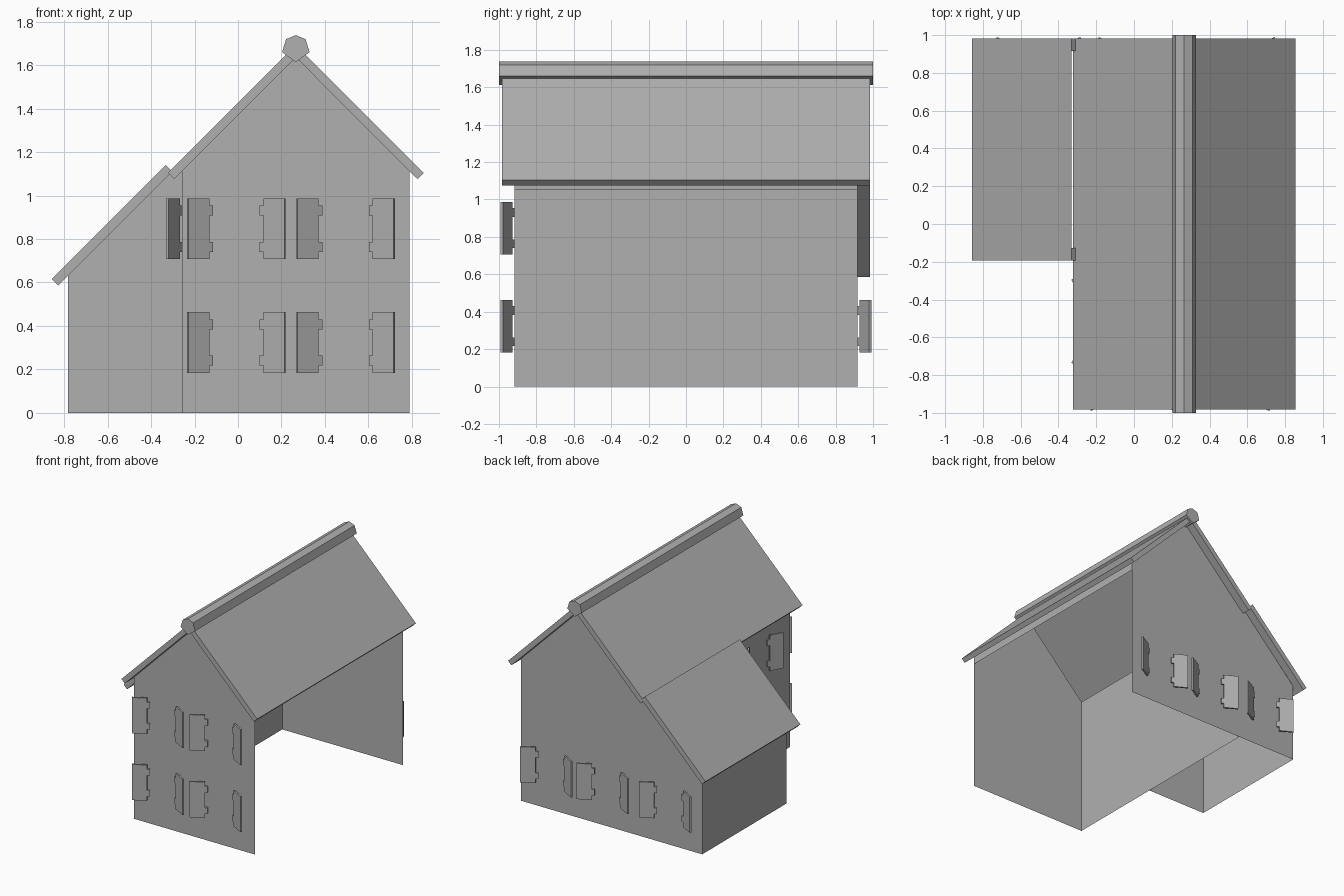
import bpy, bmesh, math
from mathutils import Vector as V

if "Cube" in bpy.data.objects:
    bpy.data.objects.remove(bpy.data.objects["Cube"])

# plain mid grey for every part
GREY = bpy.data.materials.new("mid_grey")
GREY.diffuse_color = (0.435, 0.435, 0.435, 1)
GREY.use_nodes = True
GREY.node_tree.nodes["Principled BSDF"].inputs["Base Color"].default_value = GREY.diffuse_color


def make(name, faces, solid=False):
    """Mesh from loops of points; shared corners are welded."""
    bm = bmesh.new()
    for f in faces:
        bm.faces.new([bm.verts.new(p) for p in f])
    bmesh.ops.remove_doubles(bm, verts=bm.verts, dist=1e-5)
    if solid:
        bmesh.ops.recalc_face_normals(bm, faces=bm.faces)
    me = bpy.data.meshes.new(name)
    bm.to_mesh(me)
    bm.free()
    me.materials.append(GREY)
    ob = bpy.data.objects.new(name, me)
    bpy.context.collection.objects.link(ob)
    return ob


def prism(name, loop, vec):
    """Closed solid: a planar loop swept along vec."""
    a = [V(p) for p in loop]
    b = [p + V(vec) for p in a]
    n = len(a)
    sides = [[a[i], a[(i + 1) % n], b[(i + 1) % n], b[i]] for i in range(n)]
    return make(name, [a[::-1], b] + sides, True)


LEFT, RIGHT, WING, MID = -0.258, 0.79, -0.783, 0.266
Y, WING_Y = 0.917, -0.128
EAVE, APEX = 1.111, 1.636

# thin walls, open at the right side and underneath
make("front_wall", [[(x, -Y, z) for x, z in
     ((LEFT, 0), (RIGHT, 0), (RIGHT, EAVE), (MID, APEX), (LEFT, EAVE))]])
make("back_wall", [[(x, Y, z) for x, z in
     ((RIGHT, 0), (LEFT, 0), (LEFT, EAVE), (MID, APEX), (RIGHT, EAVE))]])
make("left_wall", [[(LEFT, Y, 0), (LEFT, -Y, 0), (LEFT, -Y, EAVE), (LEFT, Y, EAVE)]])
# narrow band of wall above the open right side
make("right_lintel", [[(RIGHT, -Y, 1.05), (RIGHT, Y, 1.05), (RIGHT, Y, EAVE), (RIGHT, -Y, EAVE)]])
wing = [(WING, 0), (LEFT, 0), (LEFT, EAVE), (-0.302, 1.113), (WING, 0.63)]
make("wing_front_wall", [[(x, WING_Y, z) for x, z in wing]])
make("wing_back_wall", [[(x, Y, z) for x, z in wing[::-1]]])
make("wing_left_wall", [[(WING, Y, 0), (WING, WING_Y, 0),
                         (WING, WING_Y, 0.63), (WING, Y, 0.63)]])


def roof(name, out_eave, out_top, in_eave, in_top, wall, y0, y1, w0, w1):
    """Roof panel with boxed overhangs, open underneath between the walls."""
    def p(c, y):
        return (c[0], y, c[1])
    faces = [[p(out_eave, y0), p(out_top, y0), p(out_top, y1), p(out_eave, y1)],
             [p(in_eave, y0), p(out_eave, y0), p(out_eave, y1), p(in_eave, y1)]]
    for y, w in ((y0, w0), (y1, w1)):
        faces.append([p(out_eave, y), p(in_eave, y), p(wall, y), p(in_top, y), p(out_top, y)])
        faces.append([p(in_eave, y), p(in_eave, w), p(wall, w), p(wall, y)])
        faces.append([p(wall, y), p(wall, w), p(in_top, w), p(in_top, y)])
        faces.append([p(out_top, y), p(in_top, y), p(in_top, w), p(out_top, w)])
    faces.append([p(in_eave, w0), p(in_eave, w1), p(wall, w1), p(wall, w0)])
    make(name, faces, True)


# main roof slopes
for s, side in ((1, "right"), (-1, "left")):
    roof("main_roof_" + side, (MID + s * 0.588, 1.104), (MID, 1.692),
         (MID + s * 0.56, 1.076), (MID, APEX), (MID + s * 0.524, EAVE),
         -0.983, 0.983, -Y, Y)
# lower roof over the side wing
roof("wing_roof", (-0.857, 0.615), (-0.332, 1.14), (-0.828, 0.586),
     (-0.303, 1.111), (WING, 0.631), -0.192, 0.983, WING_Y, Y)

# ridge cap beam
half = [(0, 1.613), (0.063, 1.66), (0.045, 1.719), (0, 1.738)]
cap = half + [(-x, z) for x, z in half[-2:0:-1]]
prism("ridge_cap", [(MID + x, -1, z) for x, z in cap], (0, 2, 0))

# hinged shutters, swung open in pairs
ANGLE = math.radians(28.6)
T, L = 0.0195, 0.129
OUTLINE = [(T, 0), (L, 0), (L, 0.28), (T, 0.28), (T, 0.247), (0, 0.247), (0, 0.2),
           (T, 0.2), (T, 0.08), (0, 0.08), (0, 0.034), (T, 0.034)]


def shutter_pair(name, centre, tangent, normal):
    c, t, n = V(centre), V(tangent), V(normal)
    for s in (-1, 1):
        d = s * t * math.cos(ANGLE) + n * math.sin(ANGLE)
        k = s * t * math.sin(ANGLE) - n * math.cos(ANGLE)
        hinge = c + s * t * 0.107 + n * 0.012
        prism(f"{name}_{'a' if s < 0 else 'b'}",
              [hinge + d * u + V((0, 0, z)) for u, z in OUTLINE], k * 0.013)


for i, x in enumerate((-0.007, 0.495)):
    for z, level in ((0.183, "lower"), (0.707, "upper")):
        shutter_pair(f"front_shutter_{level}_{i}", (x, -Y, z), (1, 0, 0), (0, -1, 0))
for i, x in enumerate((-0.505, 0.035, 0.523)):
    shutter_pair(f"back_shutter_{i}", (x, Y, 0.183), (1, 0, 0), (0, 1, 0))
shutter_pair("left_shutter", (LEFT, -0.515, 0.707), (0, 1, 0), (-1, 0, 0))
